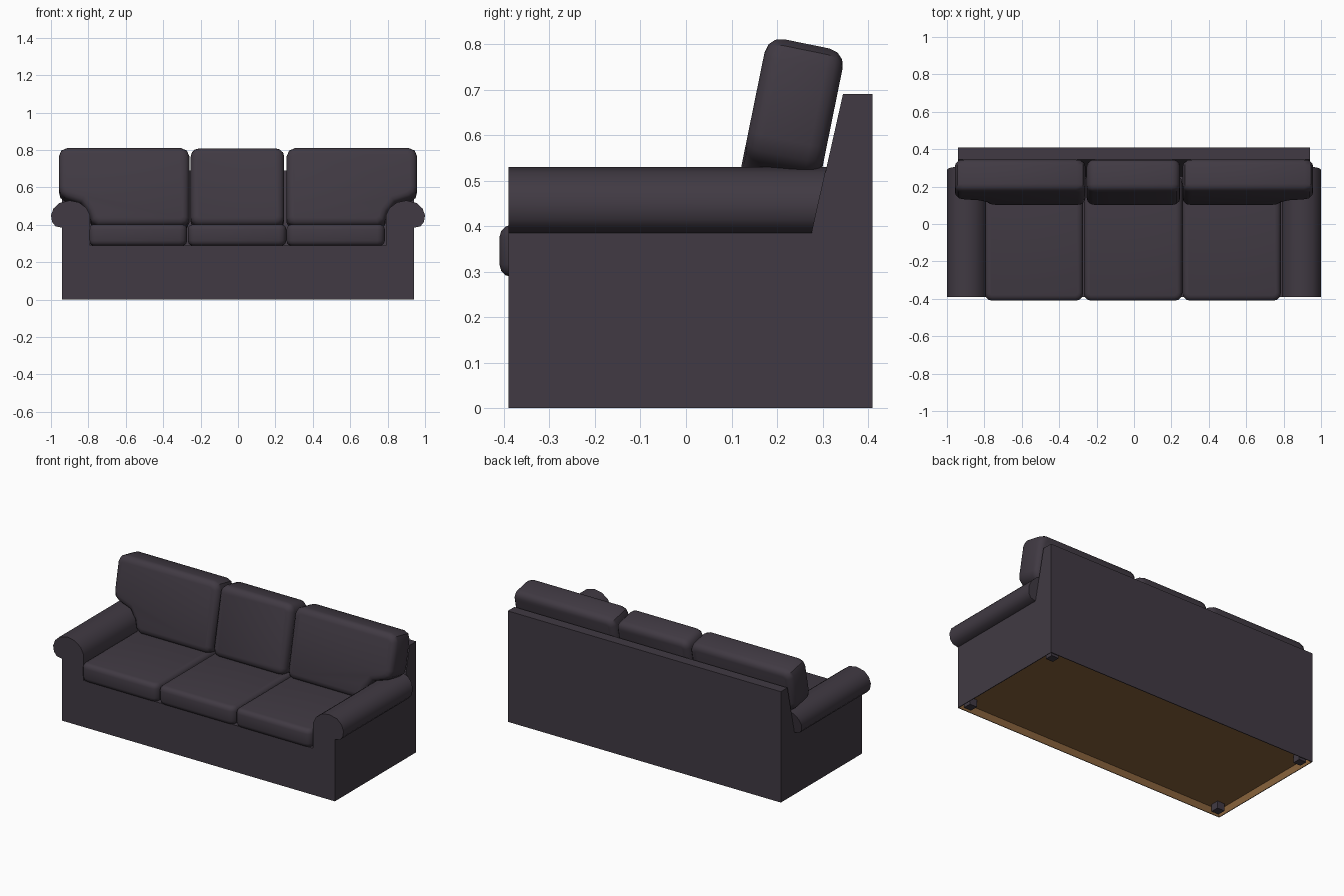
import bpy, bmesh, math

if "Cube" in bpy.data.objects:
    bpy.data.objects.remove(bpy.data.objects["Cube"])


def material(name, rgb):
    m = bpy.data.materials.new(name)
    m.diffuse_color = (*rgb, 1)
    m.use_nodes = True
    m.node_tree.nodes["Principled BSDF"].inputs["Base Color"].default_value = m.diffuse_color
    return m


FABRIC = material("dark plum fabric", (0.052, 0.042, 0.056))
LINING = material("brown lining", (0.25, 0.125, 0.045))


def prism(name, pts, place, t0, t1, bevel=0, segments=3, underside=False):
    """Extrude a 2D outline from t0 to t1; place(a, b, t) gives the 3D point."""
    bm = bmesh.new()
    lo = [bm.verts.new(place(a, b, t0(a, b) if callable(t0) else t0)) for a, b in pts]
    hi = [bm.verts.new(place(a, b, t1(a, b) if callable(t1) else t1)) for a, b in pts]
    n = len(pts)
    caps = [bm.faces.new(lo), bm.faces.new(hi[::-1])]
    for i in range(n):
        j = (i + 1) % n
        bm.faces.new((lo[j], lo[i], hi[i], hi[j]))
    bmesh.ops.recalc_face_normals(bm, faces=bm.faces)
    if bevel:
        rim = list({e for f in caps for e in f.edges})
        bmesh.ops.bevel(bm, geom=rim, offset=bevel, segments=segments, profile=0.5,
                        affect='EDGES', clamp_overlap=True)
    if underside:
        # hollow skirt with a lined bottom
        bm.normal_update()
        bottom = min(bm.faces, key=lambda f: f.calc_center_median().z)
        walls = bmesh.ops.inset_region(bm, faces=[bottom], thickness=0.006)["faces"]
        ext = bmesh.ops.extrude_discrete_faces(bm, faces=[bottom])["faces"]
        for v in ext[0].verts:
            v.co.z += 0.045
        ext[0].material_index = 1
        for e in ext[0].edges:
            for f in e.link_faces:
                f.material_index = 1
    me = bpy.data.meshes.new(name)
    bm.to_mesh(me)
    bm.free()
    ob = bpy.data.objects.new(name, me)
    bpy.context.collection.objects.link(ob)
    me.materials.append(FABRIC)
    me.materials.append(LINING)
    bpy.ops.object.select_all(action='DESELECT')
    ob.select_set(True)
    bpy.context.view_layer.objects.active = ob
    bpy.ops.object.shade_smooth_by_angle(angle=math.radians(42))
    return ob


def rounded(x0, x1, y0, y1, r, steps=3):
    """Rectangle outline with rounded corners."""
    pts = []
    for k, (cx, cy) in enumerate([(x1 - r, y1 - r), (x0 + r, y1 - r),
                                  (x0 + r, y0 + r), (x1 - r, y0 + r)]):
        for i in range(steps + 1):
            a = math.pi / 2 * (k + i / steps)
            pts.append((cx + r * math.cos(a), cy + r * math.sin(a)))
    return pts


# Base and sloped back in one side profile
side = [(-.39, 0), (.41, 0), (.41, .69), (.345, .69), (.255, .29), (-.39, .29)]
prism("base_and_back", side, lambda a, b, t: (t, a, b), -.94, .94, underside=True)

# Rolled arms, cut to the slope of the back
arm = [(.79, .29), (.94, .29), (.94, .385), (.975, .392), (.994, .415), (1.0, .45),
       (.987, .487), (.955, .517), (.90, .53), (.85, .52), (.81, .49), (.79, .45)]
for s, label in ((-1, "left"), (1, "right")):
    prism(label + "_arm", arm, lambda a, b, t, s=s: (s * a, t, b),
          -.39, lambda a, b: .255 + (b - .29) * .225)

# Seat cushions
for label, cx in (("left", -.535), ("middle", -.005), ("right", .522)):
    prism(label + "_seat_cushion", rounded(cx - .263, cx + .263, -.41, .26, .04),
          lambda a, b, t: (a, b, t), .288, .403, bevel=.028)

# Back cushions, leaning on the back
TILT = math.radians(11.5)
C, S = math.cos(TILT), math.sin(TILT)


def lean(a, b, t):
    w = b - .41
    return (a, .097 + t * C + w * S, .41 + w * C - t * S)


prism("middle_back_cushion", rounded(-.253, .247, .40, .824, .045), lean, 0, .175, bevel=.036)
wing = [(.30, .40), (.75, .40), (.785, .425), (.80, .475), (.84, .525), (.92, .55),
        (.95, .575), (.958, .61), (.958, .78), (.945, .812), (.913, .826),
        (.305, .826), (.273, .812), (.26, .78), (.26, .44), (.272, .412)]
for s, label in ((-1, "left"), (1, "right")):
    prism(label + "_back_cushion", wing, lambda a, b, t, s=s: lean(s * a, b, t),
          0, .175, bevel=.036)

# Small feet under the lining
for sx, lx in ((-1, "left"), (1, "right")):
    for y, ly in ((-.34, "front"), (.36, "back")):
        x = sx * .89
        prism(f"{ly}_{lx}_foot", [(x - .025, y - .025), (x + .025, y - .025),
                                  (x + .025, y + .025), (x - .025, y + .025)],
              lambda a, b, t: (a, b, t), 0, .05)
